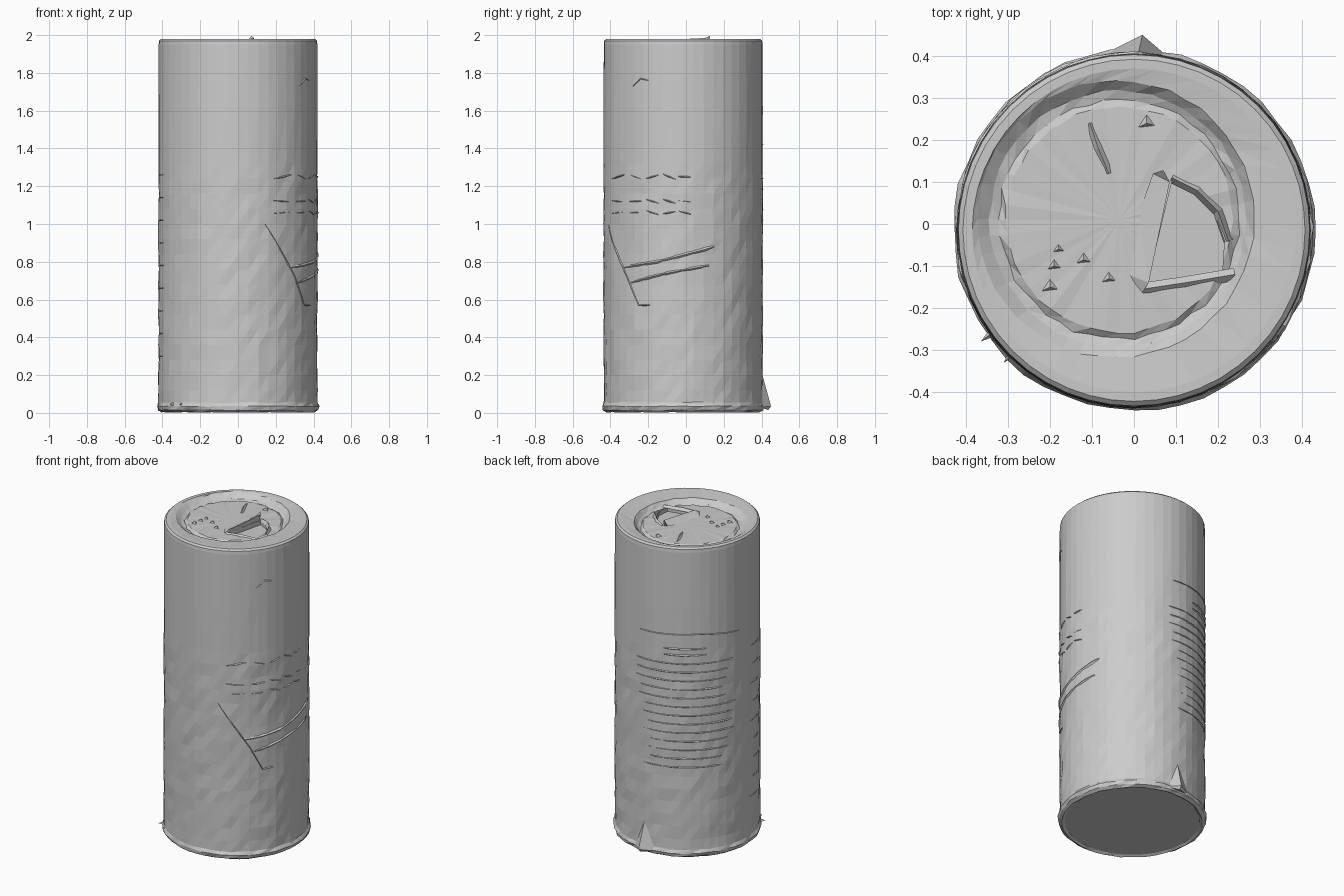
import bpy, bmesh, random
from math import sin, cos, pi, radians, asin, degrees
from mathutils import Vector

if "Cube" in bpy.data.objects:
    bpy.data.objects.remove(bpy.data.objects["Cube"])

random.seed(4)
N, R, CY = 48, 0.42, -0.015


def make(name, verts, faces):
    me = bpy.data.meshes.new(name)
    me.from_pydata([tuple(v) for v in verts], [], faces)
    bm = bmesh.new()
    bm.from_mesh(me)
    bmesh.ops.recalc_face_normals(bm, faces=bm.faces)
    bm.to_mesh(me)
    bm.free()
    ob = bpy.data.objects.new(name, me)
    bpy.context.collection.objects.link(ob)
    return ob


def ridges(name, strips):
    """Each strip: (points, normals, width, height) -> tapered triangular ridge."""
    verts, faces = [], []
    for pts, nrm, w, h in strips:
        base, n = len(verts), len(pts)
        for i, (p, nn) in enumerate(zip(pts, nrm)):
            d = (pts[min(i + 1, n - 1)] - pts[max(i - 1, 0)]).normalized()
            s = d.cross(nn).normalized() * w / 2
            k = 0.25 if i in (0, n - 1) else random.uniform(0.7, 1.2)
            sink = nn * -0.008
            verts += [p + s + sink, p + nn * h * k, p - s + sink]
        for i in range(n - 1):
            a, b = base + 3 * i, base + 3 * i + 3
            faces += [(a + j, a + (j + 1) % 3, b + (j + 1) % 3, b + j) for j in range(3)]
        e = base + 3 * (n - 1)
        faces += [(base, base + 1, base + 2), (e + 2, e + 1, e)]
    return make(name, verts, faces)


def wrap(path, w=0.02, h=0.006, step=6):
    """Strip on the can wall through (angle in degrees, z) points."""
    pts, nrm = [], []
    for (a0, z0), (a1, z1) in zip(path, path[1:]):
        k = max(2, int(abs(a1 - a0) / step))
        for i in range(k + (a1 == path[-1][0] and z1 == path[-1][1])):
            a, z = radians(a0 + (a1 - a0) * i / k), z0 + (z1 - z0) * i / k
            n = Vector((cos(a), sin(a), 0))
            nrm.append(n)
            pts.append(n * R + Vector((0, CY, z)))
    return pts, nrm, w, h


def side(y):
    return degrees(asin(max(-1, min(1, (y - CY) / R))))


def flat(path, w, h):
    """Strip across the lid through x, y, z points."""
    pts = [Vector(p) for p in path]
    return pts, [Vector((0, 0, 1))] * len(pts), w, h


# Can body: rings of (radius, z, centre x, centre y, jitter), including the off-centre lid recess
rings = [(0.39, 0.012, 0, CY, 0), (0.405, 0.003, 0, CY, 0.003), (0.424, 0.015, 0, CY, 0.004),
         (0.43, 0.035, 0, CY, 0.004), (0.421, 0.055, 0, CY, 0.003)]
rings += [(R + 0.001, z / 100, 0, CY, 0.003 if z < 130 else 0.001) for z in range(12, 135, 8)]
rings += [(R + 0.001, 1.6, 0, CY, 0.001), (R, 1.95, 0, CY, 0), (0.418, 1.97, 0, CY, 0),
          (0.407, 1.98, 0, CY, 0), (0.385, 1.98, 0, CY, 0), (0.33, 1.973, -0.043, 0.012, 0.003),
          (0.305, 1.95, -0.038, 0.012, 0.003), (0.285, 1.943, -0.035, 0.01, 0.005),
          (0.27, 1.952, -0.035, 0.01, 0.004)]
verts, faces = [], []
for r, z, cx, cy, j in rings:
    for i in range(N):
        a, q = 2 * pi * i / N, r + random.uniform(-j, j)
        verts.append((cx + q * cos(a), cy + q * sin(a), z + random.uniform(-j, j) * 0.7))
for k in range(len(rings) - 1):
    for i in range(N):
        a, b, m = k * N, (k + 1) * N, (i + 1) % N
        faces += [(a + i, a + m, b + m), (a + i, b + m, b + i)]
verts += [(0, CY, 0.012), (-0.035, 0.01, 1.953)]
top = (len(rings) - 1) * N
for i in range(N):
    m = (i + 1) % N
    faces += [(len(verts) - 2, m, i), (len(verts) - 1, top + i, top + m)]
body = make("can_body", verts, faces)

# Shallow triangular drinking opening cut into the lid
outline = [(0.03, -0.15), (0.21, -0.115), (0.215, -0.04), (0.19, 0.03), (0.15, 0.07), (0.09, 0.10)]
n = len(outline)
cutter = make("opening_cutter", [(x, y, z) for z in (1.925, 2.05) for x, y in outline],
              [tuple(range(n))[::-1], tuple(range(n, 2 * n))] +
              [(i, (i + 1) % n, n + (i + 1) % n, n + i) for i in range(n)])
cutter.hide_render = True
mod = body.modifiers.new("opening", "BOOLEAN")
mod.operation, mod.object, mod.solver = "DIFFERENCE", cutter, "EXACT"
bpy.context.view_layer.update()
cut = bpy.data.meshes.new_from_object(body.evaluated_get(bpy.context.evaluated_depsgraph_get()))
body.modifiers.clear()
body.data = cut
bpy.data.objects.remove(cutter)

# Raised flap beside the opening, its tip standing highest
make("opening_flap", [(-0.015, -0.12, 1.95), (0.02, -0.163, 1.955), (0.035, -0.14, 1.972),
                      (0.085, 0.10, 1.985), (0.07, 0.128, 1.995), (0.045, 0.12, 1.965),
                      (0.01, 0.02, 1.95), (0.055, -0.03, 1.945), (0.085, 0.10, 1.945),
                      (0.035, -0.14, 1.945)],
     [(0, 1, 2), (0, 2, 6), (2, 3, 6), (6, 3, 5), (3, 4, 5),
      (2, 9, 8), (2, 8, 3), (1, 9, 2), (3, 8, 4), (4, 8, 5)])

# Rough rim around the opening and a streak on the lid
ridges("lid_ridges", [
    flat([(0.02, -0.155, 1.955), (0.12, -0.14, 1.955), (0.24, -0.12, 1.955)], 0.03, 0.012),
    flat([(0.09, 0.11, 1.955), (0.15, 0.08, 1.955), (0.2, 0.03, 1.955), (0.225, -0.04, 1.955)], 0.025, 0.02),
    flat([(-0.105, 0.24, 1.952), (-0.085, 0.18, 1.952), (-0.06, 0.12, 1.952)], 0.03, 0.018)])

# Small rough bumps on the lid floor
bv, bf = [], []
for x, y, s in [(-0.2, -0.15, .022), (-0.19, -0.1, .018), (-0.12, -0.085, .02), (-0.06, -0.13, .02),
                (0.03, 0.24, .02), (-0.18, -0.06, .015)]:
    k = len(bv)
    bv += [(x - s, y - s * .5, 1.95), (x + s, y - s * .3, 1.95), (x, y + s, 1.95), (x, y, 1.965)]
    bf += [(k, k + 2, k + 1), (k, k + 1, k + 3), (k + 1, k + 2, k + 3), (k + 2, k, k + 3)]
make("lid_bumps", bv, bf)

# Embossed pattern on the right side
S = side
strips = [wrap([(S(-.41), 1.0), (S(-.31), .72), (S(-.25), .57), (S(-.19), .57)], .014, .006),
          wrap([(S(-.33), .77), (S(-.15), .80), (S(.15), .88)], .035, .009),
          wrap([(S(-.29), .69), (S(-.1), .74), (S(.12), .78)], .03, .008),
          wrap([(S(-.28), 1.73), (S(-.24), 1.77), (S(-.20), 1.76)], .012, .006)]
for z in (1.06, 1.12, 1.25):
    for y in (-.36, -.27, -.18, -.09, -.01):
        t = random.uniform(-.015, .015)
        strips.append(wrap([(S(y - .03), z + t), (S(y + .035), z - t)], .018, .007))
ridges("side_relief", strips)

# Horizontal ribs and a framed plate on the back left
strips = [wrap([(random.uniform(80, 95), .58 + i * .055), (random.uniform(150, 168), .58 + i * .055)], .02, .005)
          for i in range(13)]
strips += [wrap([(84, 1.42), (135, 1.43), (170, 1.4)], .015, .005)]
strips += [wrap([(106, z), (140, z)], .02, .009) for z in (1.295, 1.335)]
strips += [wrap([(185 + 4 * (i % 2), .3 + i * .12), (200, .3 + i * .12)], .015, .006) for i in range(9)]
ridges("back_ribs", strips)

# Torn spur at the back of the foot and small spikes at the front left
make("foot_spur", [(-.10, .39, .03), (.09, .39, .03), (.02, .45, .035), (.01, .405, .2),
                   (.02, .435, .015)],
     [(0, 2, 3), (2, 1, 3), (0, 4, 2), (4, 1, 2), (0, 1, 4), (0, 3, 1)])
for i, (x, y) in enumerate([(-.365, -.28), (-.31, -.33)]):
    d = Vector((-y, x, 0)).normalized() * .02
    p = Vector((x, y, .045))
    q = p * .85
    make(f"foot_spike_{i + 1}", [(q.x + d.x, q.y + d.y, .03), (q.x - d.x, q.y - d.y, .03),
                                 (q.x, q.y, .07), p], [(0, 1, 3), (1, 2, 3), (2, 0, 3), (0, 2, 1)])
